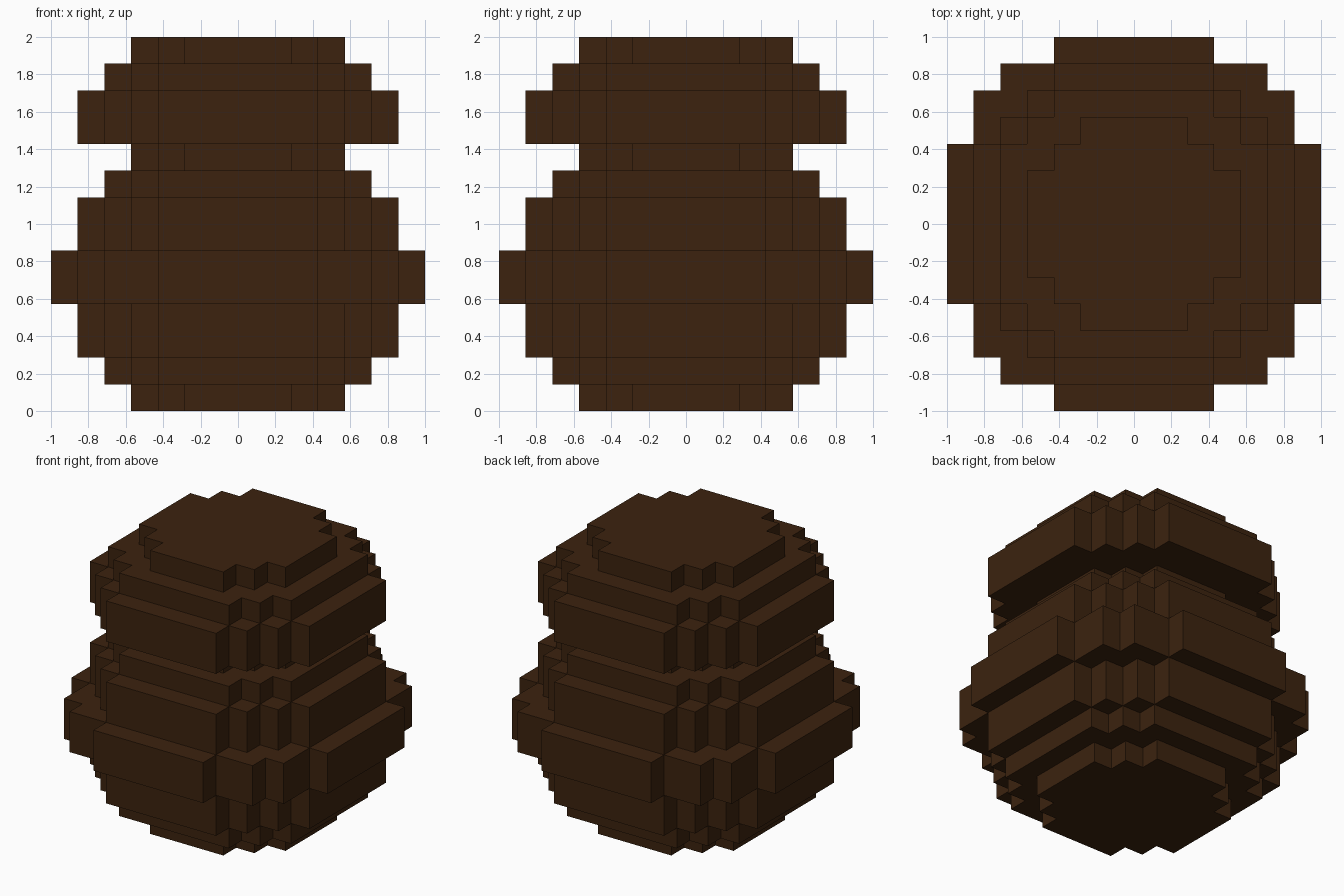
import bpy
import bmesh

cube = bpy.data.objects.get("Cube")
if cube:
    bpy.data.objects.remove(cube, do_unlink=True)

U = 1 / 7  # size of one block

# Single dark brown material
brown = bpy.data.materials.new("dark brown")
brown.use_nodes = True
colour = (0.045, 0.0165, 0.0045, 1)
brown.diffuse_color = colour
bsdf = brown.node_tree.nodes["Principled BSDF"]
bsdf.inputs["Base Color"].default_value = colour
bsdf.inputs["Roughness"].default_value = 0.9

# Stepped corner of each plan, keyed by half width in blocks
CORNERS = {
    4: [(4, 2), (3, 2), (3, 3), (2, 3), (2, 4)],
    5: [(5, 3), (4, 3), (4, 4), (3, 4), (3, 5)],
    6: [(6, 3), (5, 3), (5, 4), (4, 4), (4, 5), (3, 5), (3, 6)],
    7: [(7, 3), (6, 3), (6, 5), (5, 5), (5, 6), (3, 6), (3, 7)],
}


def outline(half):
    """Turn one corner through four quarter turns into a closed plan."""
    pts, corner = [], CORNERS[half]
    for _ in range(4):
        pts += corner
        corner = [(-y, x) for x, y in corner]
    return pts


def stack(name, base, tiers):
    """Extrude (half width, height) tiers on top of each other."""
    bm = bmesh.new()
    z = base
    for half, height in tiers:
        verts = [bm.verts.new((x * U, y * U, z * U)) for x, y in outline(half)]
        bottom = bm.faces.new(verts)
        top = bmesh.ops.extrude_face_region(bm, geom=[bottom], use_keep_orig=True)
        moved = [v for v in top["geom"] if isinstance(v, bmesh.types.BMVert)]
        bmesh.ops.translate(bm, verts=moved, vec=(0, 0, height * U))
        z += height
    bmesh.ops.recalc_face_normals(bm, faces=bm.faces)
    mesh = bpy.data.meshes.new(name)
    bm.to_mesh(mesh)
    bm.free()
    mesh.materials.append(brown)
    obj = bpy.data.objects.new(name, mesh)
    bpy.context.collection.objects.link(obj)


# Large lower bulb, narrow neck, and smaller upper bulb
stack("lower_bulb", 0, [(4, 1), (5, 1), (6, 2), (7, 2), (6, 2), (5, 1)])
stack("neck", 9, [(4, 1)])
stack("upper_bulb", 10, [(6, 2), (5, 1), (4, 1)])
